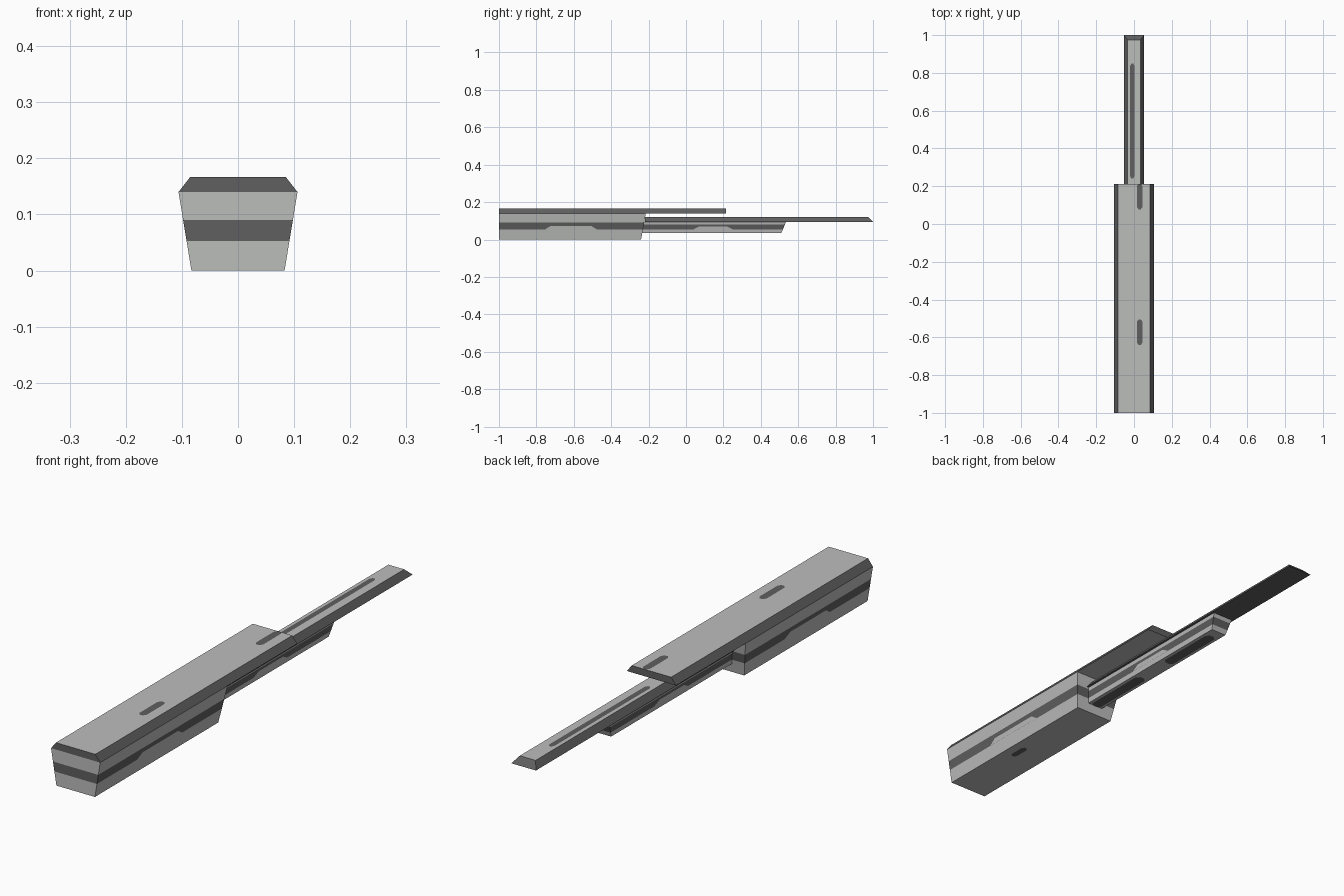
import bpy, bmesh
from mathutils import Vector

if "Cube" in bpy.data.objects:
    bpy.data.objects.remove(bpy.data.objects["Cube"])

def mat(name, c):
    m = bpy.data.materials.new(name)
    m.diffuse_color = (*c, 1)
    m.use_nodes = True
    m.node_tree.nodes["Principled BSDF"].inputs["Base Color"].default_value = m.diffuse_color
    return m

LIGHT = mat("light_grey", (0.50, 0.51, 0.50))
DARK = mat("dark_grey", (0.115, 0.115, 0.115))

def finish(bm, name, normals=True):
    if normals:
        bmesh.ops.recalc_face_normals(bm, faces=bm.faces[:])
    me = bpy.data.meshes.new(name)
    bm.to_mesh(me)
    bm.free()
    me.materials.append(LIGHT)
    me.materials.append(DARK)
    ob = bpy.data.objects.new(name, me)
    bpy.context.collection.objects.link(ob)

def stack(name, bottom, top, cuts, bands, base=0, cap=0):
    """Tapered block (z, half width, y0, y1), cut at heights, one colour per band."""
    b, t = Vector(bottom), Vector(top)
    bm = bmesh.new()
    rings = []
    for z in [b[0], *cuts, t[0]]:
        _, w, y0, y1 = b.lerp(t, (z - b[0]) / (t[0] - b[0]))
        rings.append([bm.verts.new(p) for p in
                      ((-w, y0, z), (w, y0, z), (w, y1, z), (-w, y1, z))])
    for lo, hi, m in zip(rings, rings[1:], bands):
        for i in range(4):
            j = (i + 1) % 4
            bm.faces.new((lo[i], lo[j], hi[j], hi[i])).material_index = m
    bm.faces.new(rings[0][::-1]).material_index = base
    bm.faces.new(rings[-1]).material_index = cap
    finish(bm, name)

def plate(name, pts, normal, colour):
    """Flat painted marking just above a surface."""
    n = Vector(normal)
    bm = bmesh.new()
    f = bm.faces.new([bm.verts.new(Vector(p) + n * 0.0008) for p in pts])
    f.normal_update()
    if f.normal.dot(n) < 0:
        f.normal_flip()
    f.material_index = colour
    finish(bm, name, False)

def slot(name, x0, x1, y0, y1, z, up):
    """Long marking with clipped ends on a horizontal face."""
    xm, c = (x1 - x0) * 0.3, 0.012
    pts = [(x0, y0 + c), (x0 + xm, y0), (x1 - xm, y0), (x1, y0 + c),
           (x1, y1 - c), (x1 - xm, y1), (x0 + xm, y1), (x0, y1 - c)]
    plate(name, [(x, y, z) for x, y in pts], (0, 0, up), 1)

def notch(name, ya, yb, z0, z1, width):
    """Light step that narrows the dark side stripe, on both sides."""
    for s, side in ((1, "right"), (-1, "left")):
        pts = [(ya, z0), (ya + 0.03, z1), (yb - 0.03, z1), (yb, z0)]
        plate(f"{name}_{side}", [(s * width(z), y, z) for y, z in pts], (s, 0, 0), 0)

# main hull with dark belt
stack("main_hull", (0, 0.083, -1, -0.24), (0.14, 0.106, -1, -0.215),
      [0.053, 0.09], [0, 1, 0])
notch("hull_belt_step", -0.755, -0.475, 0.053, 0.072,
      lambda z: 0.083 + 0.023 * z / 0.14)

# long roof with dark bevelled edge
stack("roof", (0.14, 0.106, -1, 0.213), (0.167, 0.085, -1, 0.213), [], [1])

# slim lower hull with dark belt
stack("slim_hull", (0.035, 0.034, -0.24, 0.51), (0.095, 0.044, -0.24, 0.535),
      [0.054, 0.081], [0, 1, 0])
notch("slim_belt_step", 0.04, 0.25, 0.054, 0.07,
      lambda z: 0.034 + 0.010 * (z - 0.035) / 0.06)

# long barrel plate
stack("barrel_plate", (0.095, 0.053, -0.22, 1), (0.12, 0.034, -0.22, 0.975),
      [], [1], base=1)

# painted slots
slot("roof_slot_front", 0.015, 0.045, -0.64, -0.505, 0.167, 1)
slot("roof_slot_rear", 0.015, 0.045, 0.078, 0.212, 0.167, 1)
slot("barrel_slot", -0.02, 0.002, 0.24, 0.85, 0.12, 1)
slot("belly_slot", 0.022, 0.048, -0.69, -0.61, 0, -1)
slot("slim_belly_slot_front", -0.022, 0.022, -0.235, 0.05, 0.035, -1)
slot("slim_belly_slot_rear", -0.022, 0.022, 0.2, 0.47, 0.035, -1)
